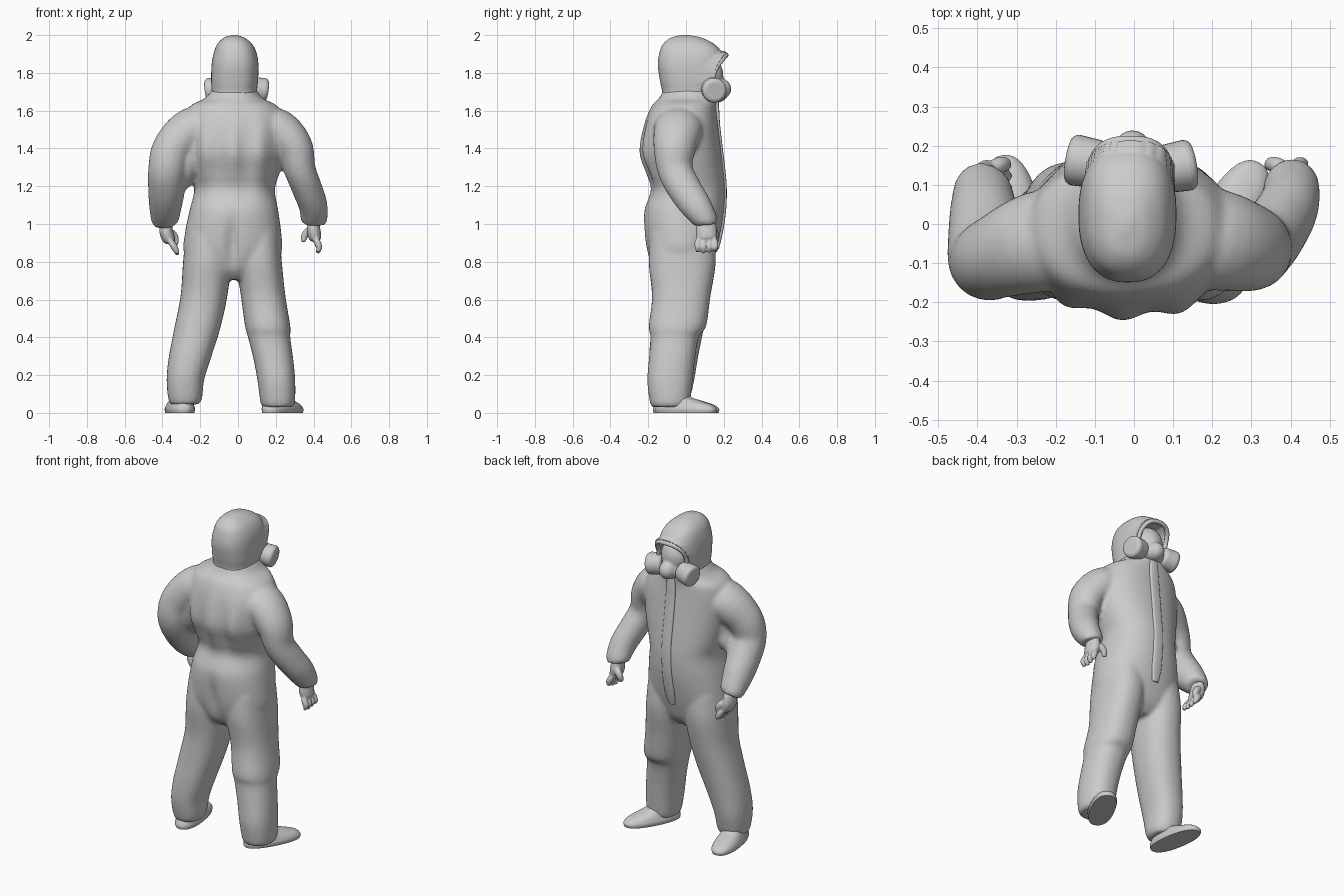
import bpy, bmesh, math
from mathutils import Vector, Matrix

if "Cube" in bpy.data.objects:
    bpy.data.objects.remove(bpy.data.objects["Cube"])

grey = bpy.data.materials.new("plain_grey")
grey.use_nodes = True
grey.diffuse_color = (0.6, 0.6, 0.6, 1)
grey.node_tree.nodes["Principled BSDF"].inputs["Base Color"].default_value = (0.6, 0.6, 0.6, 1)


def smooth_keys(keys, steps):
    """Catmull-Rom curve through keys of (x, y, z, half width, half depth)."""
    k = [Vector(v) for v in keys]
    out = []
    for i in range(len(k) - 1):
        a, b, c, d = k[max(i - 1, 0)], k[i], k[i + 1], k[min(i + 2, len(k) - 1)]
        for s in range(steps):
            t = s / steps
            out.append(b + (c - a) * (t / 2) + (a * 2 - b * 5 + c * 4 - d) * (t * t / 2)
                       + (b * 3 - a - c * 3 + d) * (t ** 3 / 2))
    return out + [k[-1]]


def squared(angle, power):
    """Cosine and sine of a squared-off circle."""
    return [math.copysign(abs(v) ** power, v) for v in (math.cos(angle), math.sin(angle))]


def loft(bm, keys, sides=32, steps=5, flat=True, power=1.0, shape=None):
    """Closed tube of oval rings; rings lie level if flat, else across the path."""
    pts = smooth_keys(keys, steps)
    rings = []
    for i, p in enumerate(pts):
        wide, deep = Vector((1, 0, 0)), Vector((0, 1, 0))
        if not flat:
            tan = (pts[min(i + 1, len(pts) - 1)] - pts[max(i - 1, 0)])
            tan = Vector(tan[:3]).normalized()
            deep = (deep - tan * tan.y).normalized()
            wide = deep.cross(tan)
        ring = []
        for j in range(sides):
            c, s = squared(math.tau * j / sides, power)
            co = Vector(p[:3]) + wide * (c * p[3]) + deep * (s * p[4])
            ring.append(bm.verts.new(shape(co) if shape else co))
        rings.append(ring)
    for r, q in zip(rings, rings[1:]):
        for j in range(sides):
            n = (j + 1) % sides
            bm.faces.new((r[j], r[n], q[n], q[j]))
    bm.faces.new(rings[0])
    bm.faces.new(rings[-1])


def finish(name, bm, voxel=0, rounds=4, sharp=50):
    bmesh.ops.recalc_face_normals(bm, faces=bm.faces)
    me = bpy.data.meshes.new(name)
    bm.to_mesh(me)
    bm.free()
    me.materials.append(grey)
    me.polygons.foreach_set("use_smooth", [True] * len(me.polygons))
    me.set_sharp_from_angle(angle=math.radians(sharp))
    ob = bpy.data.objects.new(name, me)
    bpy.context.collection.objects.link(ob)
    if voxel:
        m = ob.modifiers.new("merge", "REMESH")
        m.mode, m.voxel_size, m.use_smooth_shade = "VOXEL", voxel, True
        m = ob.modifiers.new("soften", "SMOOTH")
        m.factor, m.iterations = 0.5, rounds
    return ob


def bump(v, centre, size):
    return math.exp(-((v - centre) / size) ** 2)


# Coverall suit: torso, arms and legs merged into one cloth surface
def cloth_folds(p):
    if p.y < 0:
        back = min(1, -p.y / 0.1)
        p.y -= 0.012 * back * math.cos(42 * (p.x + 0.03)) * bump(p.z, 1.36, 0.16)
        p.y += 0.03 * back * bump(p.x, -0.03, 0.03) * bump(p.z, 0.9, 0.12)
    return p


suit = bmesh.new()
loft(suit, [(-.02, .02, 1.71, .118, .14), (-.022, .012, 1.665, .155, .155), (-.022, -.012, 1.62, .235, .172),
            (-.01, -.025, 1.52, .27, .195), (-.01, -.025, 1.38, .262, .212), (-.015, -.002, 1.27, .235, .202),
            (-.018, .012, 1.18, .213, .195), (-.022, -.01, 1.07, .235, .212), (-.026, -.02, .95, .255, .202),
            (-.028, -.025, .85, .258, .182), (-.03, -.025, .76, .2, .15), (-.03, -.025, .705, .11, .1)],
     sides=72, shape=cloth_folds, power=0.89)
loft(suit, [(.08, -.03, 1.52, .1, .125), (.205, -.04, 1.5, .112, .13), (.295, -.06, 1.41, .1, .113),
            (.327, -.058, 1.29, .084, .094), (.365, -.01, 1.19, .08, .09), (.397, .05, 1.1, .076, .083),
            (.403, .105, 1.02, .069, .064), (.402, .112, 1.0, .052, .052)], flat=False)
loft(suit, [(-.1, -.03, 1.52, .1, .125), (-.24, -.045, 1.5, .118, .13), (-.345, -.082, 1.4, .108, .108),
            (-.375, -.092, 1.29, .1, .1), (-.378, -.04, 1.19, .098, .1), (-.384, .03, 1.1, .087, .092),
            (-.387, .095, 1.02, .072, .068), (-.385, .108, 1.0, .053, .053)], flat=False)
# loose cloth bridging the bent arm and the chest
loft(suit, [(-.24, -.06, 1.42, .07, .1), (-.255, -.06, 1.33, .06, .09), (-.275, -.04, 1.25, .05, .07),
            (-.29, -.03, 1.2, .03, .04)], flat=False)
loft(suit, [(-.15, -.02, .95, .125, .17), (-.163, -.02, .8, .128, .178), (-.18, -.025, .62, .124, .155),
            (-.215, -.045, .45, .122, .14), (-.253, -.065, .3, .113, .13), (-.278, -.075, .18, .1, .12),
            (-.28, -.078, .08, .09, .1), (-.282, -.08, .045, .075, .085)], power=0.88)
loft(suit, [(.1, -.02, .95, .12, .17), (.11, -.02, .8, .122, .178), (.133, -.025, .62, .118, .155),
            (.157, -.045, .46, .12, .152), (.165, -.06, .4, .112, .128), (.188, -.075, .28, .105, .122),
            (.203, -.085, .17, .1, .12), (.21, -.085, .06, .092, .107), (.21, -.085, .03, .08, .095)],
     power=0.87)
finish("coverall_suit", suit, voxel=0.012, rounds=5)

# Zip flap down the chest
flap = bmesh.new()
loft(flap, [(-.01, .16, 1.66, .025, .012), (-.01, .164, 1.6, .03, .012), (-.01, .169, 1.52, .032, .012),
            (-.008, .185, 1.38, .032, .012), (-.006, .198, 1.27, .032, .012), (-.008, .204, 1.18, .032, .012),
            (-.01, .2, 1.07, .032, .012), (-.015, .182, .95, .032, .012), (-.02, .164, .87, .02, .01)],
     flat=False, sides=16, power=0.6)
finish("zip_flap", flap)

# Hood with a recessed face opening and a flared brim
FACE = Vector((-.01, 0, 1.785))


def rim_depth(up):
    return .145 + .068 * max(0, up) ** 1.5


def face_opening(p):
    across, up = abs(p.x - FACE.x) / .095, (p.z - FACE.z) / .107
    reach = (across ** 2.7 + abs(up) ** 2.7) ** (1 / 2.7)
    if p.y > 0.05 and reach < 1:
        p.y = min(p.y, 0.12)
    elif p.y > 0.05 and reach < 1.2:
        p.y = max(p.y, rim_depth(up / reach))
    return p


hood = bmesh.new()
loft(hood, [(-.02, .01, 1.6, .13, .14), (-.02, .02, 1.69, .12, .145), (-.018, .022, 1.76, .124, .16),
            (-.016, .025, 1.84, .124, .174), (-.015, .026, 1.9, .115, .168), (-.017, .015, 1.95, .094, .138),
            (-.02, .002, 1.985, .056, .084), (-.02, -.002, 2.0, .014, .02)],
     sides=80, steps=9, power=0.82, shape=face_opening)
finish("hood", hood)

# Rolled edge of the hood opening
curve = bpy.data.curves.new("hood_rim", "CURVE")
curve.dimensions = "3D"
curve.bevel_depth = 0.013
curve.bevel_resolution = 3
line = curve.splines.new("POLY")
line.points.add(47)
line.use_cyclic_u = True
for i, pt in enumerate(line.points):
    c, s = squared(math.tau * (i + .5) / 48, .74)
    pt.co = (FACE.x + .097 * c, rim_depth(s), FACE.z + .11 * s, 1)
curve.materials.append(grey)
bpy.context.collection.objects.link(bpy.data.objects.new("hood_rim", curve))

# Face mask: visor and snout blended together, and two side filters
mask = bmesh.new()
for centre, size in (((-.01, .1, 1.785), (.09, .098, .112)), ((-.004, .18, 1.715), (.052, .06, .055)),
                     ((-.008, .14, 1.705), (.11, .058, .045))):
    bmesh.ops.create_uvsphere(mask, u_segments=32, v_segments=20, radius=1,
                              matrix=Matrix.LocRotScale(Vector(centre), None, Vector(size)))
finish("face_mask", mask, voxel=0.008, rounds=3)

for side, x, y, name in ((-1, -.12, .158, "right_filter"), (1, .105, .145, "left_filter")):
    axis = Vector((side, .18, -.15))
    bm = bmesh.new()
    bmesh.ops.create_cone(bm, cap_ends=True, segments=32, radius1=.06, radius2=.067, depth=.1)
    can = finish(name, bm)
    can.location = (x, y, 1.712)
    can.rotation_euler = axis.to_track_quat("Z", "Y").to_euler()
    bevel = can.modifiers.new("round", "BEVEL")
    bevel.width, bevel.segments = 0.022, 4


# Hands: palm, four fingers and a thumb
def hand(name, wrist, drift, inward):
    bm = bmesh.new()
    w = Vector(wrist)

    def limb(points, r, wide=1):
        loft(bm, [(*(w + Vector(p)), r * s, r * wide * s) for p, s in zip(points, (.9, 1.1, 1, .6))],
             sides=12, flat=False)

    limb([(0, 0, .02), (0, 0, -.03), (drift * .3, 0, -.075), (drift * .4, 0, -.09)], .033, 1.55)
    for i in range(4):
        y = -.045 + .03 * i
        drop = -.142 - .012 * math.sin(i + .5)
        limb([(drift * .3, y * .8, -.07), (drift * .7, y, -.1), (drift, y, -.125),
              (drift + inward * .01, y, drop)], .0165)
    limb([(0, .02, -.02), (inward * .03, .04, -.04), (inward * .048, .045, -.065),
          (inward * .055, .04, -.095)], .019)
    finish(name, bm, voxel=0.006, rounds=2)


hand("left_hand", (.4, .108, 1.0), .03, -1)
hand("right_hand", (-.38, .108, .99), .05, 1)

# Boots: toes turned outwards
for name, x, turn in (("left_boot", .236, -28), ("right_boot", -.308, 9)):
    bm = bmesh.new()
    loft(bm, [(0, 0, 0, .07, .174), (0, 0, .02, .074, .177), (0, -.008, .042, .068, .16),
              (0, -.035, .064, .06, .12), (0, -.07, .09, .054, .085), (0, -.085, .15, .05, .07)],
         sides=40, power=0.86)
    boot = finish(name, bm)
    boot.location.x = x
    boot.rotation_euler.z = math.radians(turn)
